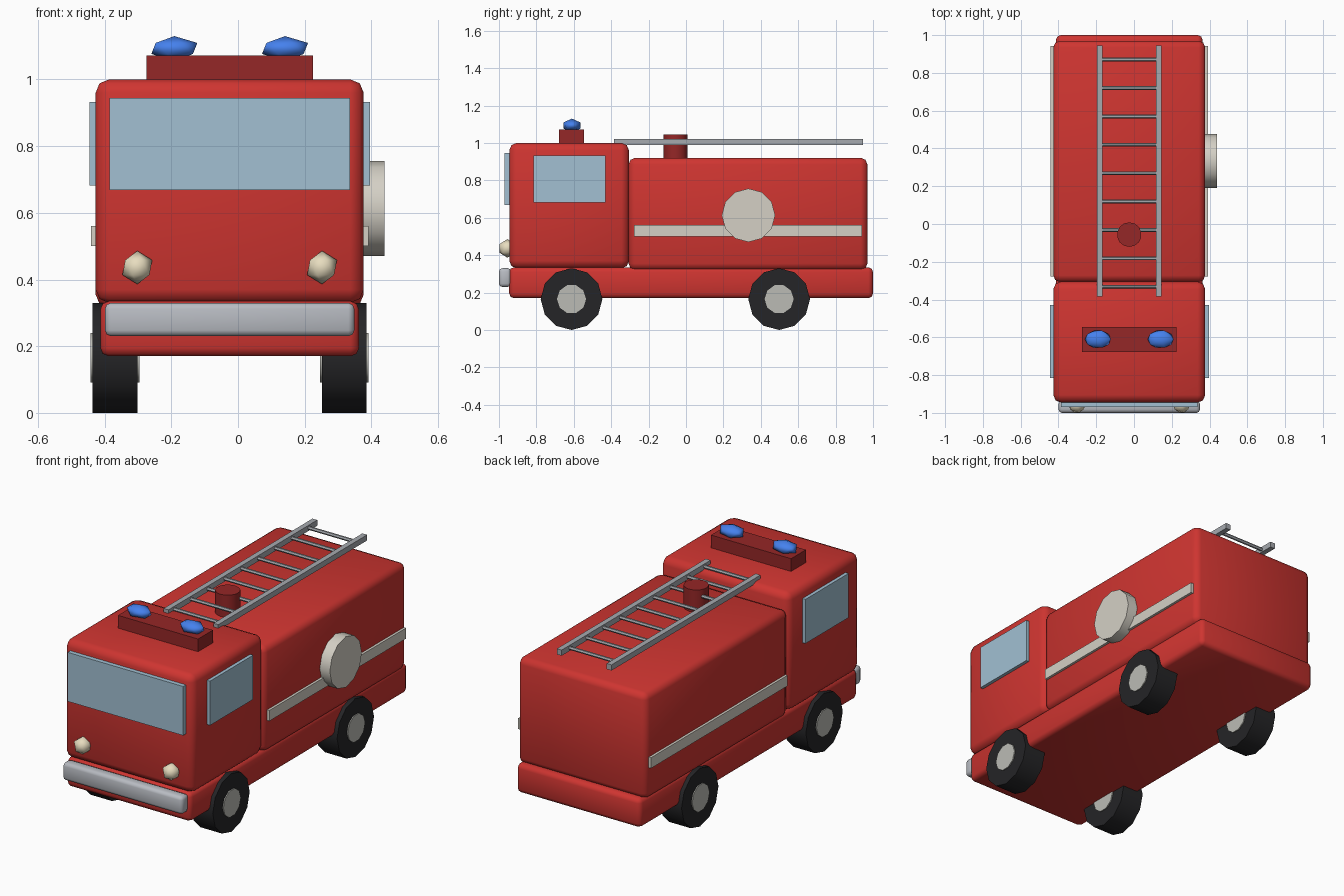
import bpy, math
from math import radians

if "Cube" in bpy.data.objects:
    bpy.data.objects.remove(bpy.data.objects["Cube"])

CX = -0.025  # body centreline (the hose reel sticks out on the right)


def material(name, rgb):
    m = bpy.data.materials.new(name)
    m.diffuse_color = (*rgb, 1)
    m.use_nodes = True
    m.node_tree.nodes["Principled BSDF"].inputs["Base Color"].default_value = m.diffuse_color
    return m


RED = material("red_paint", (0.62, 0.035, 0.03))
DARK_RED = material("dark_red_paint", (0.30, 0.02, 0.02))
GLASS = material("window_blue", (0.36, 0.53, 0.65))
RUBBER = material("rubber", (0.018, 0.018, 0.02))
CREAM = material("cream", (0.66, 0.63, 0.56))
HUB = material("hub_grey", (0.50, 0.50, 0.46))
CHROME = material("chrome", (0.48, 0.50, 0.54))
STEEL = material("steel", (0.38, 0.40, 0.43))
LAMP = material("lamp", (0.80, 0.72, 0.52))
BLUE = material("beacon_blue", (0.06, 0.22, 0.85))


def finish(name, mat, angle=None):
    ob = bpy.context.object
    ob.name = name
    ob.data.materials.append(mat)
    if angle:
        bpy.ops.object.shade_smooth_by_angle(angle=radians(angle))
    return ob


def box(name, mat, x, y, z, bevel=0):
    """Box from (min, max) ranges, optionally with rounded edges."""
    r = (x, y, z)
    bpy.ops.mesh.primitive_cube_add(size=1, location=[(a + b) / 2 for a, b in r])
    ob = bpy.context.object
    ob.scale = [b - a for a, b in r]
    bpy.ops.object.transform_apply(location=False, rotation=False, scale=True)
    if bevel:
        mod = ob.modifiers.new("round", 'BEVEL')
        mod.width, mod.segments = bevel, 2
        bpy.ops.object.modifier_apply(modifier="round")
    return finish(name, mat, 60 if bevel else None)


def cylinder(name, mat, loc, radius, depth, sides, along_x=True):
    rot = (0, radians(90), 0) if along_x else (0, 0, 0)
    bpy.ops.mesh.primitive_cylinder_add(vertices=sides, radius=radius, depth=depth,
                                        location=loc, rotation=rot)
    return finish(name, mat, 40)


def bulb(name, mat, loc, scale):
    bpy.ops.mesh.primitive_ico_sphere_add(subdivisions=1, radius=1, location=loc)
    bpy.context.object.scale = scale
    return finish(name, mat, 80)


def span(centre, half):
    return (centre - half, centre + half)


# Main bodywork
box("chassis", RED, span(CX, 0.388), (-0.945, 1.0), (0.17, 0.335), 0.025)
box("cab", RED, span(CX, 0.402), (-0.945, -0.305), (0.33, 1.0), 0.04)
box("rear_body", RED, span(CX, 0.402), (-0.307, 0.97), (0.32, 0.92), 0.035)
box("front_bumper", CHROME, span(CX, 0.374), (-1.0, -0.935), (0.23, 0.33), 0.018)

# Windows and side stripes
box("windscreen", GLASS, span(CX, 0.361), (-0.97, -0.93), (0.668, 0.945))
for side, s in (("left", -1), ("right", 1)):
    x = sorted((CX + s * 0.385, CX + s * 0.421))
    box(side + "_window", GLASS, x, (-0.815, -0.43), (0.682, 0.932))
    x = sorted((CX + s * 0.385, CX + s * 0.416))
    box(side + "_stripe", CREAM, x, (-0.278, 0.942), (0.50, 0.56))

    # Headlights and roof beacons
    bulb(side + "_headlight", LAMP, (CX + s * 0.277, -0.955, 0.436), (0.05, 0.05, 0.05))
    bulb(side + "_beacon", BLUE, (CX + s * 0.166, -0.61, 1.093), (0.077, 0.053, 0.037))

    # Wheels with hubs showing on both faces
    for end, y in (("front", -0.612), ("rear", 0.498)):
        loc = (CX + s * 0.344, y, 0.165)
        cylinder(f"{end}_{side}_tyre", RUBBER, loc, 0.165, 0.134, 12)
        cylinder(f"{end}_{side}_hub", HUB, loc, 0.078, 0.146, 10)

    # Ladder rails
    box(side + "_ladder_rail", STEEL, span(CX + s * 0.156, 0.015), (-0.385, 0.945), (0.988, 1.02))

# Ladder rungs
for i in range(9):
    cylinder(f"ladder_rung_{i + 1}", STEEL, (CX, -0.332 + i * 0.1503, 1.004), 0.01, 0.31, 6)

# Roof light bar, ladder turret and hose reel
box("light_bar", DARK_RED, span(CX, 0.25), (-0.678, -0.545), (0.998, 1.072))
cylinder("ladder_turret", DARK_RED, (CX, -0.056, 0.97), 0.065, 0.15, 14, along_x=False)
cylinder("hose_reel", CREAM, (0.395, 0.334, 0.613), 0.143, 0.09, 12)
